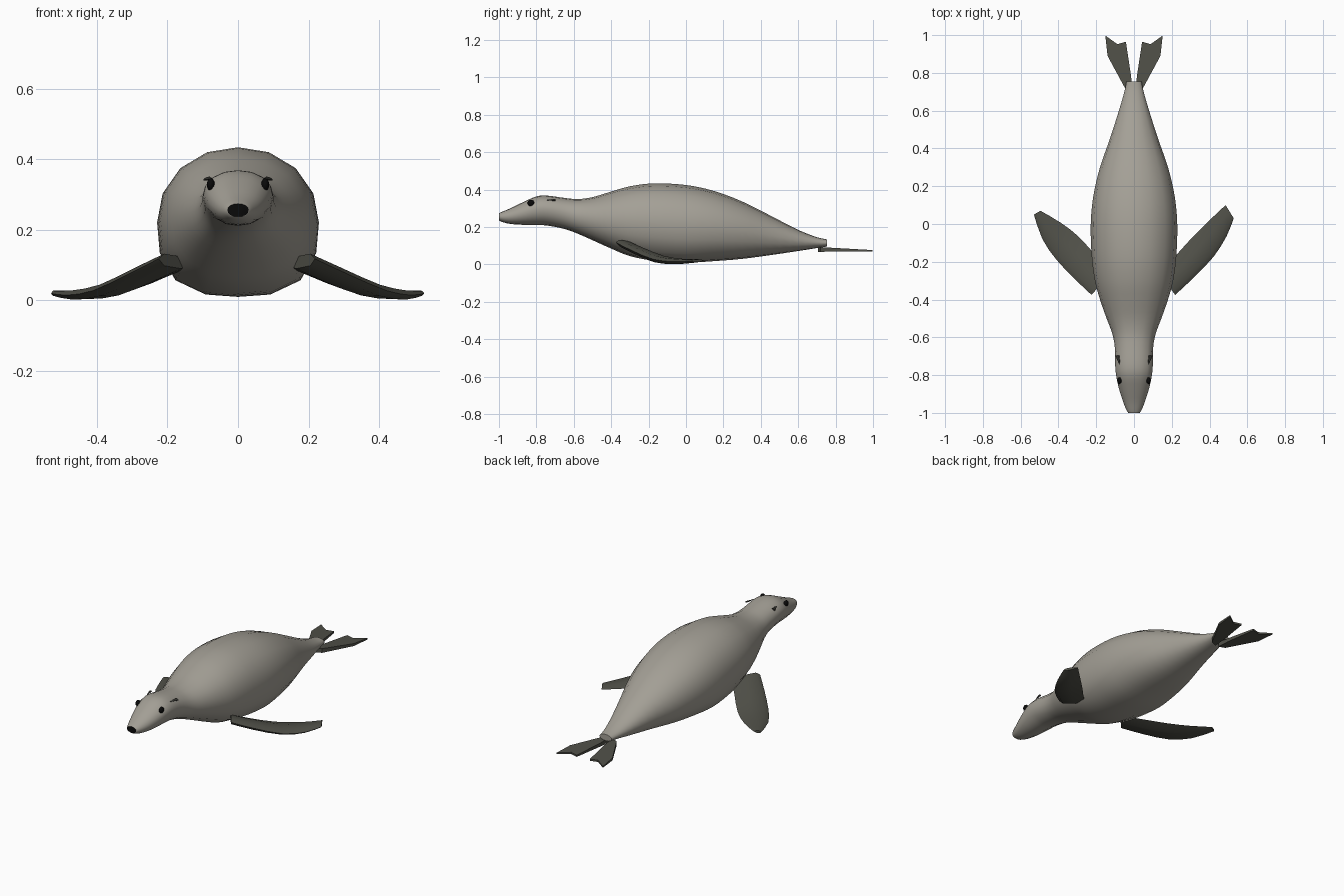
import bpy, bmesh, math
from mathutils import Vector

if "Cube" in bpy.data.objects:
    bpy.data.objects.remove(bpy.data.objects["Cube"])


def material(name, rgb):
    m = bpy.data.materials.new(name)
    m.diffuse_color = (*rgb, 1)
    m.use_nodes = True
    m.node_tree.nodes["Principled BSDF"].inputs["Base Color"].default_value = m.diffuse_color
    return m


FUR = material("warm grey fur", (0.37, 0.35, 0.305))
SKIN = material("dark flipper skin", (0.08, 0.08, 0.065))
EAR = material("ear grey", (0.035, 0.035, 0.03))
BLACK = material("black", (0.003, 0.003, 0.003))


def smooth_rows(rows, steps):
    """Catmull-Rom interpolation of rows of numbers."""
    out = []
    n = len(rows)
    for i in range(n - 1):
        a, b, c, d = (rows[max(0, min(n - 1, i + k))] for k in (-1, 0, 1, 2))
        for s in range(steps):
            t = s / steps
            out.append([q + 0.5 * t * (r - p + t * (2*p - 5*q + 4*r - e + t * (3*(q - r) + e - p)))
                        for p, q, r, e in zip(a, b, c, d)])
    out.append(list(rows[-1]))
    return out


def finish(name, bm, mats, angle=40):
    bmesh.ops.recalc_face_normals(bm, faces=bm.faces[:])
    me = bpy.data.meshes.new(name)
    bm.to_mesh(me)
    bm.free()
    for m in mats:
        me.materials.append(m)
    ob = bpy.data.objects.new(name, me)
    bpy.context.collection.objects.link(ob)
    bpy.ops.object.select_all(action='DESELECT')
    bpy.context.view_layer.objects.active = ob
    ob.select_set(True)
    bpy.ops.object.shade_smooth_by_angle(angle=math.radians(angle))
    return ob


def loft(name, rings, mats, angle=40):
    """Skin closed rings and cap both ends; the first cap takes the last material."""
    bm = bmesh.new()
    vs = [[bm.verts.new(p) for p in r] for r in rings]
    for a, b in zip(vs, vs[1:]):
        for i in range(len(a)):
            j = (i + 1) % len(a)
            bm.faces.new((a[i], a[j], b[j], b[i]))
    bm.faces.new(vs[0]).material_index = len(mats) - 1
    bm.faces.new(vs[-1])
    return finish(name, bm, mats, angle)


# Body: y, half width, top z, bottom z, height fraction of widest line
STATIONS = [
    (-1.0, .030, .274, .237, .5), (-.985, .040, .281, .228, .5),
    (-.94, .058, .300, .217, .5), (-.87, .080, .334, .212, .52),
    (-.80, .095, .364, .211, .55), (-.74, .100, .368, .208, .55),
    (-.65, .102, .356, .190, .53), (-.58, .115, .350, .165, .5),
    (-.50, .145, .360, .130, .5), (-.40, .180, .390, .085, .5),
    (-.30, .207, .418, .045, .5), (-.17, .224, .434, .020, .5),
    (0, .229, .425, .010, .5), (.15, .215, .393, .018, .5),
    (.30, .180, .337, .030, .5), (.45, .128, .262, .050, .5),
    (.60, .080, .185, .072, .5), (.70, .051, .146, .088, .5),
    (.755, .040, .134, .096, .5)]


def body_ring(y, w, top, bot, f):
    mid = bot + f * (top - bot)
    belly = 2.1 + 0.6 * max(0, 1 - abs(y) / .7)    # flatter under the belly
    ring = []
    for i in range(16):
        a = math.tau * i / 16
        s, c = math.sin(a), math.cos(a)
        n = 2.1 if c >= 0 else belly
        r = (abs(s) ** n + abs(c) ** n) ** (-1 / n)
        ring.append((w * s * r, y, mid + c * r * ((top - mid) if c > 0 else (mid - bot))))
    return ring


loft("body_with_nose", [body_ring(*r) for r in smooth_rows(STATIONS, 3)], [FUR, BLACK], 50)


def blade(name, sections, side, steps):
    """Flat flipper: each section is leading xyz, trailing xyz, thickness."""
    rings = []
    for s in smooth_rows(sections, steps):
        a, b, h = Vector(s[:3]), Vector(s[3:6]), Vector((0, 0, s[6] / 2))
        pts = [a, a.lerp(b, .15) + h, a.lerp(b, .6) + h, b,
               a.lerp(b, .6) - h, a.lerp(b, .15) - h]
        rings.append([(side * p.x, p.y, p.z) for p in pts])
    loft(name, rings, [SKIN], 45)


# Front flippers, the left one swept slightly further outward at its tip
blade("front_flipper_right", [
    (.218, -.375, .118, .130, -.260, .100, .034),
    (.310, -.290, .075, .205, -.185, .068, .036),
    (.420, -.175, .028, .300, -.080, .032, .032),
    (.490, -.065, .015, .400, .020, .018, .026),
    (.528, .030, .020, .485, .100, .022, .014)], 1, 2)
blade("front_flipper_left", [
    (.225, -.375, .118, .120, -.260, .100, .034),
    (.310, -.295, .075, .200, -.170, .068, .036),
    (.410, -.190, .028, .290, -.070, .032, .032),
    (.485, -.080, .015, .385, .005, .018, .026),
    (.530, .050, .020, .495, .070, .022, .014)], -1, 2)


# Tail flippers: tapered forked plates
OUTLINE = [(.010, .705), (.015, .78), (.043, .965), (.088, .952),
           (.152, .998), (.140, .89), (.048, .72)]
for side, label in ((1, "right"), (-1, "left")):
    bm = bmesh.new()
    top, bot = [], []
    for x, y in OUTLINE:
        t = (y - .7) / .3
        top.append(bm.verts.new((side * x, y, .094 - .017 * t)))
        bot.append(bm.verts.new((side * x, y, .068 + .001 * t)))
    bm.faces.new(top)
    bm.faces.new(bot[::-1])
    for i in range(len(top)):
        j = (i + 1) % len(top)
        bm.faces.new((top[i], bot[i], bot[j], top[j]))
    bmesh.ops.triangulate(bm, faces=[f for f in bm.faces if len(f.verts) > 4])
    finish("tail_flipper_" + label, bm, [SKIN], 30)

    # Eye
    bm = bmesh.new()
    bmesh.ops.create_uvsphere(bm, u_segments=16, v_segments=10, radius=1)
    for v in bm.verts:
        v.co = Vector((side * (.077 + .0115 * v.co.x), -.829 + .018 * v.co.y, .328 + .018 * v.co.z))
    finish("eye_" + label, bm, [BLACK])

    # Ear: small pointed sliver lying back along the head
    bm = bmesh.new()
    bmesh.ops.create_cone(bm, cap_ends=True, segments=8, radius1=.012, radius2=.003, depth=.045)
    for v in bm.verts:
        x, y, z = v.co
        v.co = Vector((side * (.082 + x * .9 - z * .25), -.72 - z, .345 + y * .4 + x * -.3))
    finish("ear_" + label, bm, [EAR])
